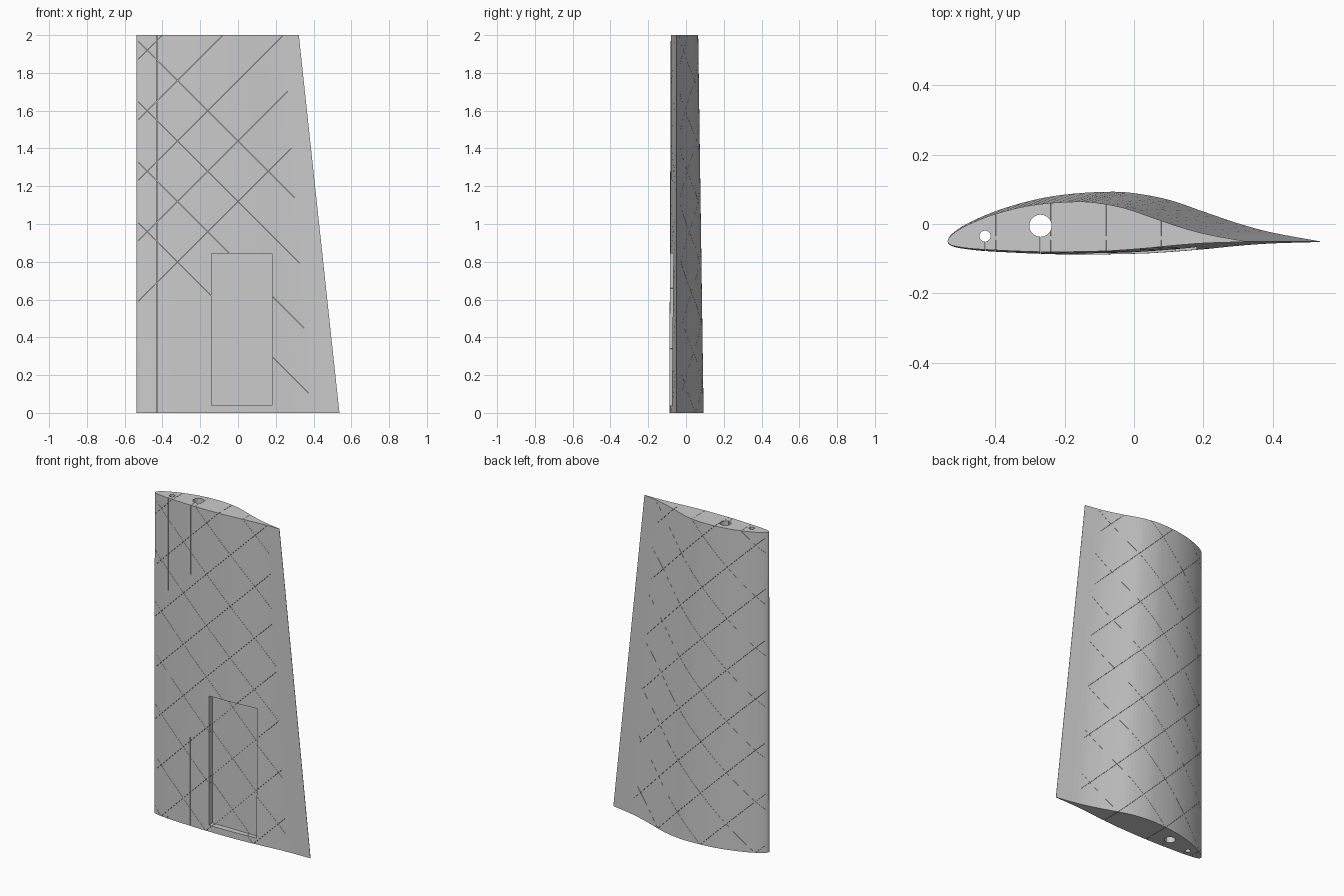
import bpy, bmesh
from mathutils import Vector

if "Cube" in bpy.data.objects:
    bpy.data.objects.remove(bpy.data.objects["Cube"])

grey = bpy.data.materials.new("light grey")
grey.use_nodes = True
colour = (0.6, 0.6, 0.6, 1)
grey.diffuse_color = colour
grey.node_tree.nodes["Principled BSDF"].inputs["Base Color"].default_value = colour

HEIGHT, LEAD, MID = 2.0, -0.538, -0.05
SLIT = 0.0014

# Aerofoil outline at the root, from trailing edge over the back and round to the front
OUTLINE = [(.537, -.05), (.4, -.025), (.3, .002), (.2, .036), (.1, .070), (0, .089),
           (-.08, .093), (-.2, .085), (-.3, .067), (-.4, .037), (-.48, .002),
           (-.525, -.028), (LEAD, -.05), (-.525, -.064), (-.48, -.073), (-.4, -.080),
           (-.2, -.088), (0, -.086), (.1, -.081), (.2, -.073), (.3, -.063),
           (.4, -.056), (.537, -.052)]


def spline(points, steps=4):
    """Catmull-Rom curve through the points."""
    p = [Vector(q) for q in points]
    p = [p[0]] + p + [p[-1]]
    out = []
    for i in range(1, len(p) - 2):
        a, b, c, d = p[i - 1:i + 3]
        for k in range(steps):
            t = k / steps
            out.append(0.5 * (2 * b + (c - a) * t + (2 * a - 5 * b + 4 * c - d) * t ** 2
                              + (3 * b - a - 3 * c + d) * t ** 3))
    return out + [p[-1]]


def finish(name, bm):
    bmesh.ops.recalc_face_normals(bm, faces=bm.faces[:])
    mesh = bpy.data.meshes.new(name)
    bm.to_mesh(mesh)
    bm.free()
    mesh.materials.append(grey)
    obj = bpy.data.objects.new(name, mesh)
    bpy.context.collection.objects.link(obj)
    return obj


def prism(bm, base, shift):
    """Extruded polygon."""
    lower = [bm.verts.new(v) for v in base]
    upper = [bm.verts.new(Vector(v) + Vector(shift)) for v in base]
    bm.faces.new(lower)
    bm.faces.new(upper)
    n = len(base)
    for i in range(n):
        j = (i + 1) % n
        bm.faces.new((lower[i], lower[j], upper[j], upper[i]))


def box(bm, x0, x1, y0, y1, z0, z1):
    prism(bm, [(x0, y0, z0), (x1, y0, z0), (x1, y1, z0), (x0, y1, z0)], (0, 0, z1 - z0))


# Tapered wing body: the straight leading edge stays put and the section shrinks upward
bm = bmesh.new()
rings = []
for z, s in ((0, 1), (HEIGHT, 0.8)):
    rings.append([bm.verts.new((LEAD + (p.x - LEAD) * s, MID + (p.y - MID) * s, z))
                  for p in spline(OUTLINE)])
bm.faces.new(rings[0])
bm.faces.new(rings[1])
for i in range(len(rings[0])):
    j = (i + 1) % len(rings[0])
    bm.faces.new((rings[0][i], rings[0][j], rings[1][j], rings[1][i]))
wing = finish("wing_panel", bm)


def cut(name, bm):
    cutter = finish(name, bm)
    cutter.hide_render = True
    mod = wing.modifiers.new(name, 'BOOLEAN')
    mod.operation, mod.solver, mod.object = 'DIFFERENCE', 'EXACT', cutter
    bpy.context.view_layer.objects.active = wing
    bpy.ops.object.modifier_apply(modifier=name)
    bpy.data.objects.remove(cutter)


# Recessed pocket on the front
bm = bmesh.new()
box(bm, -.14, .18, -.2, -.052, .04, .845)
cut("pocket_cutter", bm)

# Two spar holes running the full height
bm = bmesh.new()
HOLES = ((-.43, -.035, .016), (-.27, -.005, .032))
for x, y, r in HOLES:
    ring = bmesh.ops.create_cone(bm, segments=32, radius1=r, radius2=r, depth=3, cap_ends=True)
    bmesh.ops.translate(bm, verts=ring["verts"], vec=(x, y, 1))
cut("hole_cutter", bm)

# Fine seams joining the holes to the front skin
bm = bmesh.new()
for x, y, r in HOLES:
    box(bm, x - SLIT / 2, x + SLIT / 2, -.2, y - r * .8, -.1, 2.1)
cut("seam_cutter", bm)

# Diagonal lattice of hairline slits in both skins, joined along a thin core
for side in (1, -1):
    bm = bmesh.new()
    for k in range(-2, 9):
        c = .16 + .32 * k + .0003 * side
        x0, x1 = -.528, (.38 - .07 * c) / (1 + .07 * side)
        # Keep each slit just beyond the two ends
        limits = sorted(((-.05 - c) * side, (2.05 - c) * side))
        x0, x1 = max(x0, limits[0]), min(x1, limits[1])
        if x1 - x0 < .02:
            continue
        for y0, y1 in ((-.2, -.046), (-.034, .2)):
            base = [(x0, y0, c + side * x0 - SLIT), (x1, y0, c + side * x1 - SLIT),
                    (x1, y0, c + side * x1), (x0, y0, c + side * x0)]
            prism(bm, base, (0, y1 - y0, 0))
    cut("lattice_cutter", bm)
